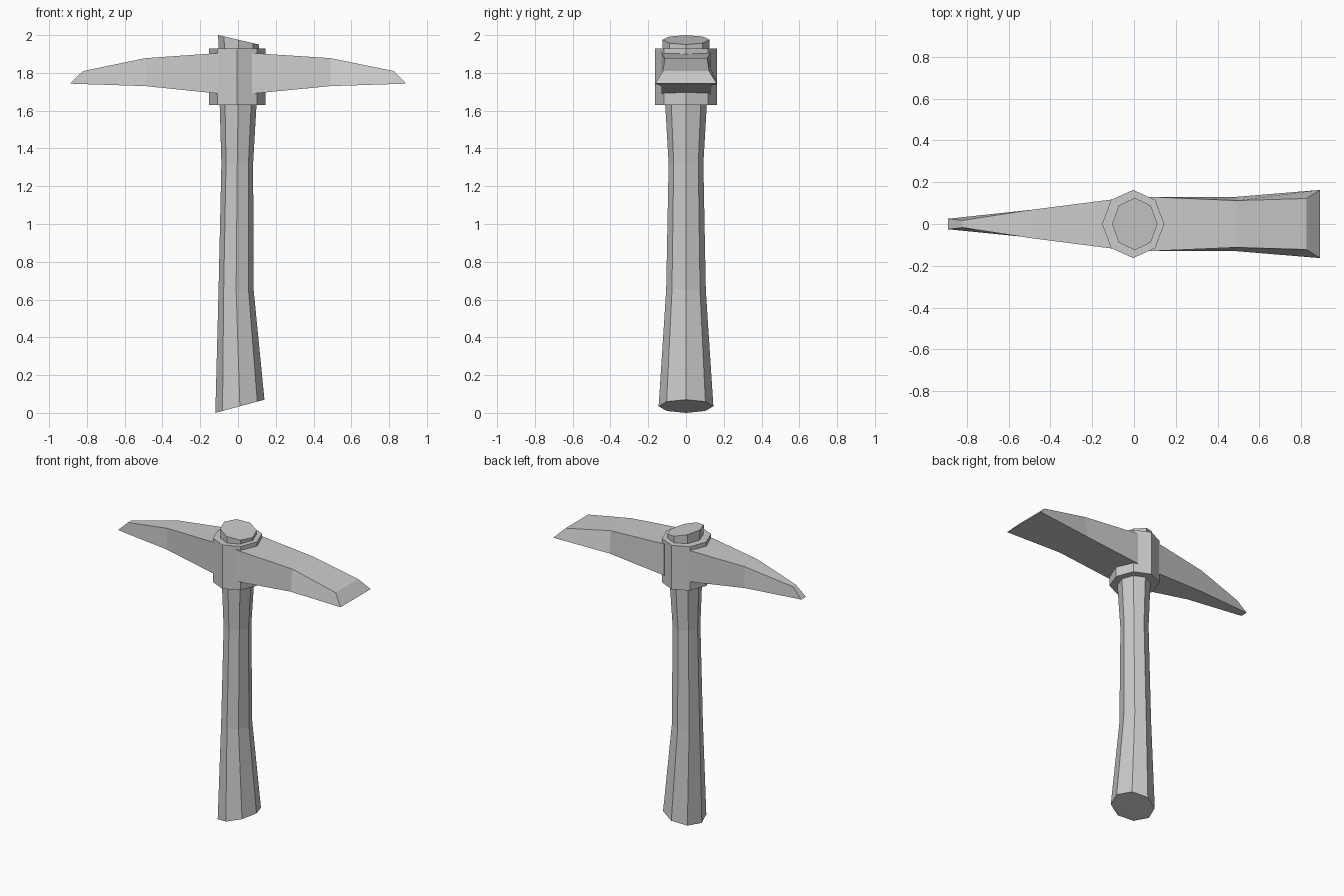
import bpy
import bmesh
from math import cos, sin, pi

cube = bpy.data.objects.get("Cube")
if cube:
    bpy.data.objects.remove(cube, do_unlink=True)

grey = bpy.data.materials.new("plain_grey")
grey.use_nodes = True
colour = (0.6, 0.6, 0.6, 1)
grey.diffuse_color = colour
grey.node_tree.nodes["Principled BSDF"].inputs["Base Color"].default_value = colour


def loft(name, rings):
    """Skin a list of closed rings and cap both ends."""
    bm = bmesh.new()
    loops = [[bm.verts.new(p) for p in ring] for ring in rings]
    count = len(loops[0])
    for a, b in zip(loops, loops[1:]):
        for i in range(count):
            j = (i + 1) % count
            bm.faces.new((a[i], a[j], b[j], b[i]))
    bm.faces.new(loops[0])
    bm.faces.new(loops[-1])
    bmesh.ops.recalc_face_normals(bm, faces=bm.faces[:])
    mesh = bpy.data.meshes.new(name)
    bm.to_mesh(mesh)
    bm.free()
    mesh.materials.append(grey)
    obj = bpy.data.objects.new(name, mesh)
    bpy.context.scene.collection.objects.link(obj)
    return obj


def octagon(x_min, x_max, half_y, z_left, z_right):
    """Eight-sided ring, tilted from its left height to its right height."""
    ring = []
    for k in range(8):
        c, s = cos(k * pi / 4), sin(k * pi / 4)
        x = (x_min + x_max) / 2 + c * (x_max - x_min) / 2
        z = (z_left + z_right) / 2 + c * (z_right - z_left) / 2
        ring.append((x, s * half_y, z))
    return ring


def section(x_top, z_top, half_top, x_low, z_low, half_low):
    """Four-cornered cross-section of a head arm."""
    return [(x_top, -half_top, z_top), (x_top, half_top, z_top),
            (x_low, half_low, z_low), (x_low, -half_low, z_low)]


# Handle with slanted ends
loft("handle", [
    octagon(-0.12, 0.14, 0.145, 0.0, 0.07),
    octagon(-0.103, 0.083, 0.105, 0.65, 0.65),
    octagon(-0.088, 0.08, 0.092, 1.32, 1.32),
    octagon(-0.097, 0.098, 0.11, 1.63, 1.63),
    octagon(-0.105, 0.112, 0.125, 2.0, 1.95),
])

# Collar around the top of the handle
loft("collar", [octagon(-0.153, 0.145, 0.163, z, z) for z in (1.63, 1.93)])

# Narrow pick arm
loft("pick_arm", [
    section(-0.1, 1.905, 0.118, -0.1, 1.69, 0.118),
    section(-0.49, 1.878, 0.068, -0.49, 1.73, 0.065),
    section(-0.82, 1.81, 0.017, -0.89, 1.743, 0.025),
])

# Wide adze arm
loft("adze_arm", [
    section(0.075, 1.905, 0.13, 0.075, 1.69, 0.13),
    section(0.49, 1.878, 0.112, 0.49, 1.73, 0.13),
    section(0.825, 1.81, 0.122, 0.89, 1.743, 0.163),
])
